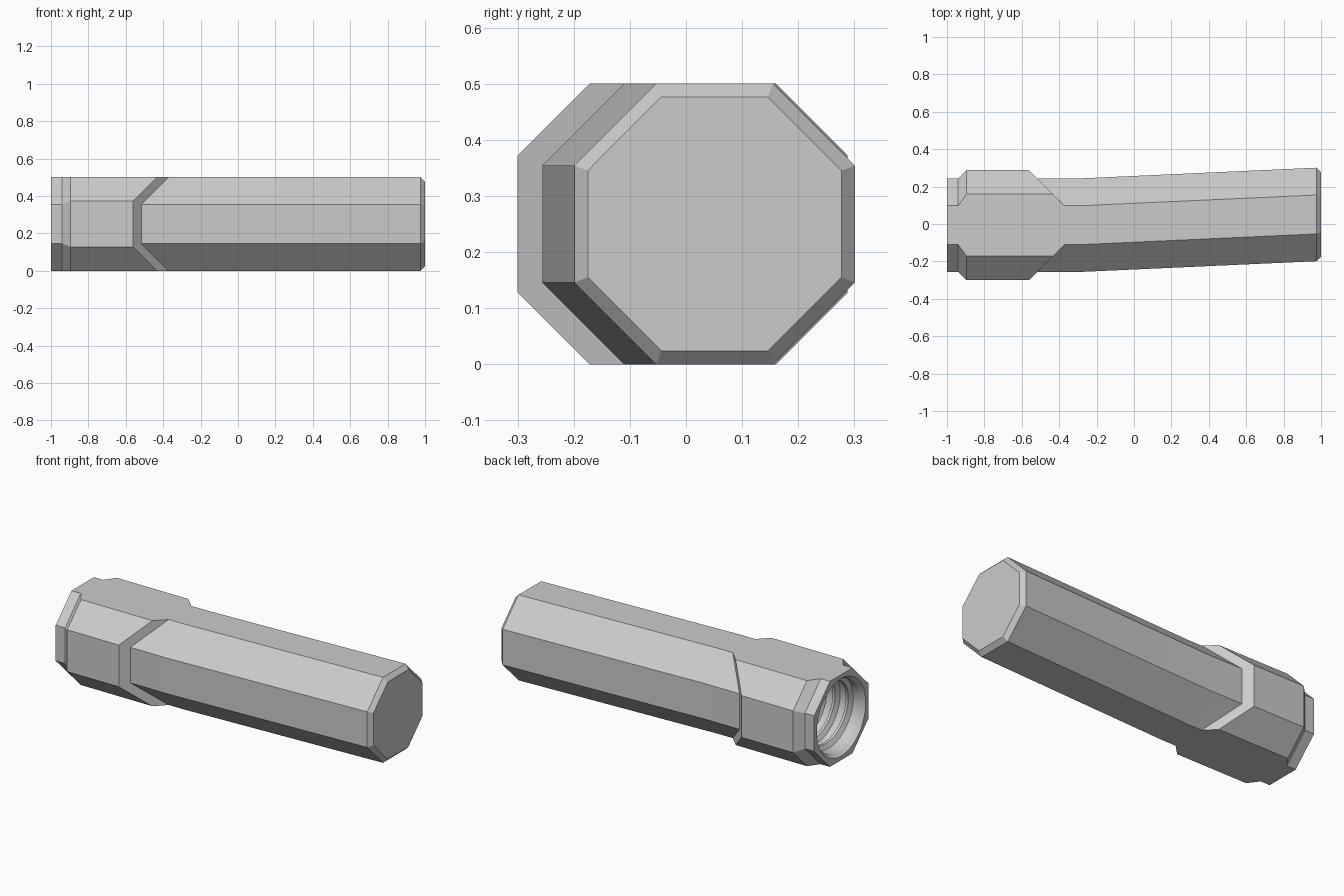
import bpy, bmesh
from math import sin, cos, pi

cube = bpy.data.objects.get("Cube")
if cube:
    bpy.data.objects.remove(cube)

MID_Y, MID_Z = -0.006, 0.25

grey = bpy.data.materials.new("matte_grey")
grey.use_nodes = True
colour = (0.6, 0.6, 0.6, 1)
grey.diffuse_color = colour
grey.node_tree.nodes["Principled BSDF"].inputs["Base Color"].default_value = colour


def finish(bm, name):
    """Turn a bmesh into a shaded object."""
    bmesh.ops.recalc_face_normals(bm, faces=bm.faces)
    mesh = bpy.data.meshes.new(name)
    bm.to_mesh(mesh)
    bm.free()
    mesh.materials.append(grey)
    obj = bpy.data.objects.new(name, mesh)
    bpy.context.collection.objects.link(obj)
    bpy.ops.object.select_all(action="DESELECT")
    obj.select_set(True)
    bpy.context.view_layer.objects.active = obj
    bpy.ops.object.shade_smooth_by_angle(angle=pi / 8)
    return obj


def octagon(bm, x, half_y, half_z, flat_y, flat_z, shift=0, slant=False):
    """Ring of eight corners; a slanted ring follows a 45 degree V cut."""
    pts = []
    for sy, sz in ((1, 1), (-1, 1), (-1, -1), (1, -1)):
        corner = [(sy * half_y, sz * flat_z), (sy * flat_y, sz * half_z)]
        pts += corner if sy * sz > 0 else corner[::-1]
    return [bm.verts.new((x - abs(y) if slant else x, y + MID_Y + shift, z + MID_Z))
            for y, z in pts]


def circle(bm, x, radius, count=48):
    return [bm.verts.new((x, MID_Y + radius * cos(2 * pi * i / count),
                          MID_Z + radius * sin(2 * pi * i / count)))
            for i in range(count)]


def loft(bm, rings):
    for a, b in zip(rings, rings[1:]):
        for i in range(len(a)):
            j = (i + 1) % len(a)
            bm.faces.new((a[i], a[j], b[j], b[i]))


# Octagonal grip: rear lip, wide collar with V-cut front, leaning body, bevelled cap
BODY = (0.25, 0.25, 0.104, 0.104)
COLLAR = (0.294, 0.25, 0.166, 0.122)
bm = bmesh.new()
shell = [
    octagon(bm, -1.0, *BODY),
    octagon(bm, -0.94, *BODY),
    octagon(bm, -0.895, *COLLAR),
    octagon(bm, -0.267, *COLLAR, slant=True),
    octagon(bm, -0.267, *BODY, slant=True),
    octagon(bm, -0.28, *BODY),
    octagon(bm, 0.975, *BODY, shift=0.057),
    octagon(bm, 1.0, 0.226, 0.226, 0.095, 0.095, shift=0.057),
]
loft(bm, shell)
bm.faces.new(shell[-1])

# Round bore in the rear end
bore = [circle(bm, -1.0, 0.226), circle(bm, -0.975, 0.21), circle(bm, -0.5, 0.21)]
loft(bm, bore)
bm.faces.new(bore[-1])
rim = [e for e in bm.edges if e.is_boundary]
bmesh.ops.triangle_fill(bm, edges=rim, use_beauty=True)
finish(bm, "grip_body")

# Helical thread ridge lining the bore
PITCH, TURNS, STEPS = 0.085, 5, 40
bm = bmesh.new()
rings = []
for i in range(TURNS * STEPS + 1):
    a = 2 * pi * i / STEPS
    x = -0.95 + PITCH * i / STEPS
    rings.append([bm.verts.new((x + dx, MID_Y + r * cos(a), MID_Z + r * sin(a)))
                  for dx, r in ((-0.025, 0.213), (-0.008, 0.185),
                                (0.008, 0.185), (0.025, 0.213))])
loft(bm, rings)
bm.faces.new(rings[0])
bm.faces.new(rings[-1])
finish(bm, "inner_thread")
